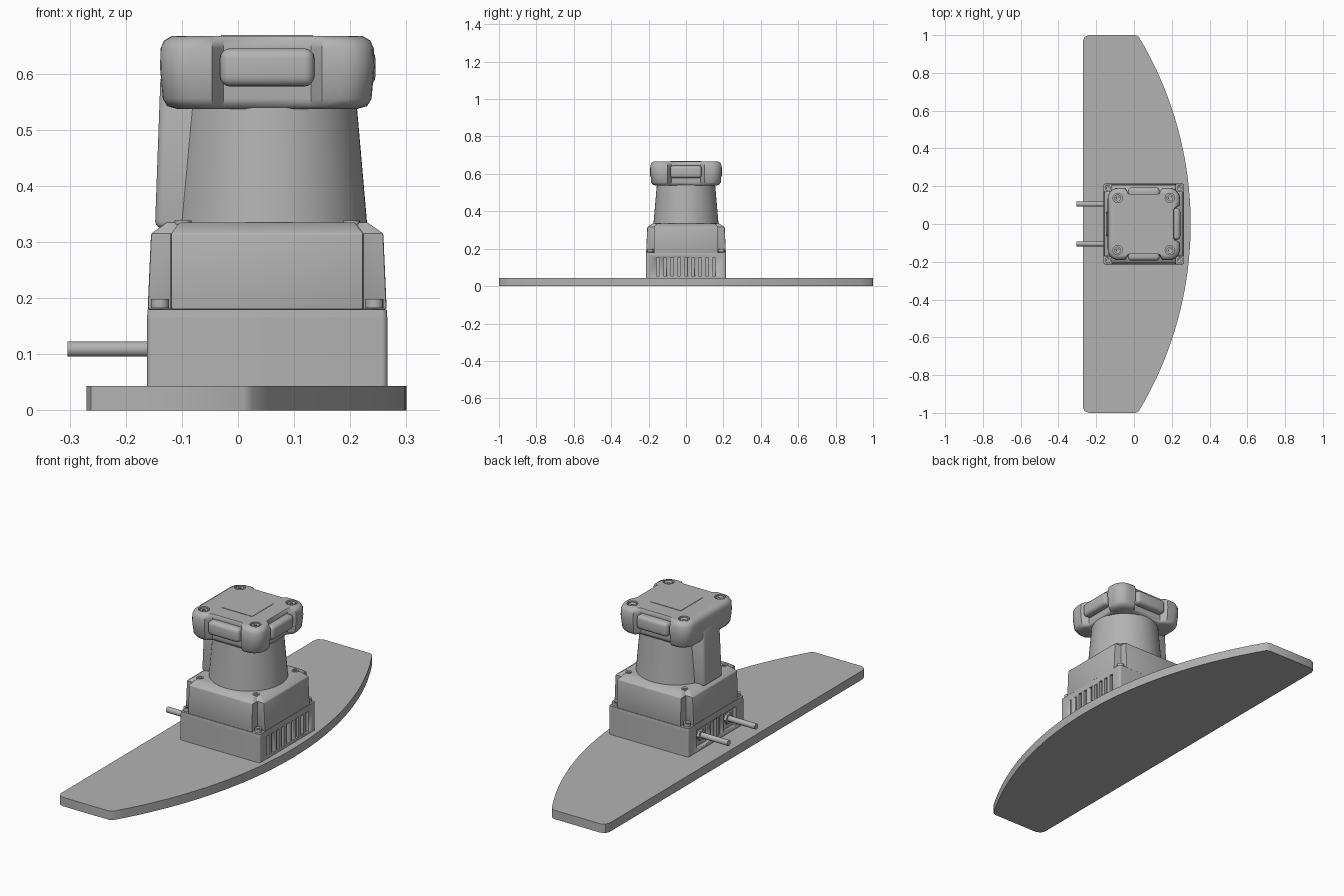
import bpy, bmesh, math
from mathutils import Vector, Matrix

if "Cube" in bpy.data.objects:
    bpy.data.objects.remove(bpy.data.objects["Cube"])

grey = bpy.data.materials.new("satin grey")
grey.use_nodes = True
GREY = (0.45, 0.45, 0.45, 1)
grey.diffuse_color = GREY
grey.node_tree.nodes["Principled BSDF"].inputs["Base Color"].default_value = GREY

CX = 0.052  # centre of the sensor body along x


def finish(bm, name, bevel=0, segments=3, smooth=True, angle=35):
    bmesh.ops.recalc_face_normals(bm, faces=bm.faces)
    mesh = bpy.data.meshes.new(name)
    bm.to_mesh(mesh)
    bm.free()
    ob = bpy.data.objects.new(name, mesh)
    bpy.context.collection.objects.link(ob)
    mesh.materials.append(grey)
    bpy.ops.object.select_all(action='DESELECT')
    bpy.context.view_layer.objects.active = ob
    ob.select_set(True)
    if bevel:
        mod = ob.modifiers.new("soft edges", 'BEVEL')
        mod.width, mod.segments, mod.limit_method = bevel, segments, 'ANGLE'
        mod.angle_limit = math.radians(40)
        bpy.ops.object.modifier_apply(modifier=mod.name)
    if smooth:
        bpy.ops.object.shade_smooth_by_angle(angle=math.radians(angle))
    return ob


def loft(name, rings, **kw):
    """Skin between outlines given as (points, height)."""
    bm = bmesh.new()
    loops = [[bm.verts.new((x, y, z)) for x, y in pts] for pts, z in rings]
    n = len(loops[0])
    for a, b in zip(loops, loops[1:]):
        for i in range(n):
            j = (i + 1) % n
            bm.faces.new((a[i], a[j], b[j], b[i]))
    bm.faces.new(loops[0])
    bm.faces.new(loops[-1])
    return finish(bm, name, **kw)


def box(name, lo, hi, **kw):
    pts = [(lo[0], lo[1]), (hi[0], lo[1]), (hi[0], hi[1]), (lo[0], hi[1])]
    return loft(name, [(pts, lo[2]), (pts, hi[2])], **kw)


def rod(name, centre, r1, r2, depth, axis=(0, 0, 1), sides=32, **kw):
    bm = bmesh.new()
    turn = Vector((0, 0, 1)).rotation_difference(Vector(axis)).to_matrix().to_4x4()
    bmesh.ops.create_cone(bm, cap_ends=True, segments=sides, radius1=r1, radius2=r2,
                          depth=depth, matrix=Matrix.Translation(centre) @ turn)
    return finish(bm, name, **kw)


def cut(ob, cutter):
    mod = ob.modifiers.new("cut", 'BOOLEAN')
    mod.operation, mod.object, mod.solver = 'DIFFERENCE', cutter, 'EXACT'
    bpy.context.view_layer.objects.active = ob
    bpy.ops.object.modifier_apply(modifier=mod.name)
    bpy.data.objects.remove(cutter)


def rounded(half, radius, steps=5):
    pts = []
    for k in range(4):
        c = half - radius
        sx, sy = ((1, 1), (-1, 1), (-1, -1), (1, -1))[k]
        for i in range(steps + 1):
            a = math.pi / 2 * (k + i / steps)
            pts.append((CX + sx * c + radius * math.cos(a), sy * c + radius * math.sin(a)))
    return pts


def notched(half, notch):
    """Square outline with a square step taken out of each corner."""
    pts = []
    for k in range(4):
        for u, v in ((half, half - notch), (half - notch, half - notch), (half - notch, half)):
            for _ in range(k):
                u, v = -v, u
            pts.append((CX + u, v))
    return pts


corners = [(sx, sy) for sx in (-1, 1) for sy in (-1, 1)]


def screw(name, x, y, z, r):
    """Socket-head screw standing below height z."""
    head = rod(name, (x, y, z - 0.008), r, r, 0.016, sides=20)
    cut(head, rod("socket", (x, y, z), r * 0.5, r * 0.5, 0.012, sides=6))


# Bow-fronted mounting plate
R = 1.926
bow = [(0.30 - R + math.sqrt(R * R - y * y), y) for y in [-0.99 + 1.98 * i / 40 for i in range(41)]]
outline = [(-0.27, -0.97), (-0.262, -0.99), (-0.24, -1), (0.01, -1)] + bow
outline += [(0.01, 1), (-0.24, 1), (-0.262, 0.99), (-0.27, 0.97)]
loft("mounting_plate", [(outline, 0), (outline, 0.043)])

# Base housing with cooling slots on one side and cable pockets on the other
base = loft("base_housing", [(rounded(0.214, 0.01), 0.043), (rounded(0.214, 0.01), 0.166)])
for i in range(9):
    y = -0.15 + i * 0.0375
    cut(base, box("slot", (0.254, y - 0.009, 0.055), (0.28, y + 0.009, 0.152)))
for s in (-1, 1):
    y = s * 0.105
    cut(base, box("pocket", (-0.2, y - 0.045, 0.06), (-0.147, y + 0.045, 0.15)))
    rod("cable_gland", (-0.152, y, 0.109), 0.026, 0.026, 0.014, (1, 0, 0), sides=6)
    rod("cable", (-0.225, y, 0.109), 0.0135, 0.0135, 0.157, (1, 0, 0))
for i in range(4):
    y = -0.036 + i * 0.024
    cut(base, box("slot", (-0.2, y - 0.006, 0.06), (-0.15, y + 0.006, 0.15)))

# Middle housing with screw channels at the corners and a sloped shoulder
loft("middle_foot", [(rounded(0.214, 0.01), 0.166), (rounded(0.213, 0.01), 0.18)])
loft("middle_housing", [(notched(0.213, 0.042), 0.18), (notched(0.207, 0.036), 0.315),
                        (notched(0.178, 0.022), 0.335)], bevel=0.003, segments=2)
for sx, sy in corners:
    screw("channel_screw", CX + sx * 0.191, sy * 0.191, 0.198, 0.016)
    screw("shoulder_screw", CX + sx * 0.15, sy * 0.15, 0.338, 0.015)

# Tapered round neck with the rear spine
rod("neck", (CX + 0.004, 0, 0.437), 0.174, 0.156, 0.206, sides=64)
spine = [([(-0.148, -0.07), (0, -0.09), (0, 0.09), (-0.148, 0.07)], 0.325),
         ([(-0.138, -0.065), (0, -0.085), (0, 0.085), (-0.138, 0.065)], 0.60)]
loft("rear_spine", spine, bevel=0.012)


# Head: soft square lobes with a hollow on three sides
def head_ring(half, deep):
    pts = []
    for k in range(4):
        d = 0 if k == 2 else deep
        side = [(half, -0.098), (half - d, -0.078), (half - d, 0.078), (half, 0.098)]
        for i in range(7):
            a = math.pi / 2 * i / 6
            c = half - 0.055
            side.append((c + 0.055 * math.cos(a), c + 0.055 * math.sin(a)))
        for u, v in side:
            for _ in range(k):
                u, v = -v, u
            pts.append((CX + u, v))
    return pts


head = loft("head", [(head_ring(0.160, 0.010), 0.537), (head_ring(0.178, 0.022), 0.542),
                     (head_ring(0.186, 0.028), 0.555), (head_ring(0.191, 0.032), 0.61),
                     (head_ring(0.190, 0.030), 0.645), (head_ring(0.184, 0.024), 0.659),
                     (head_ring(0.170, 0.012), 0.667)], angle=50)
for sx, sy in corners:
    x, y = CX + sx * 0.138, sy * 0.138
    cut(head, rod("screw_well", (x, y, 0.667), 0.025, 0.025, 0.024, sides=24))
    screw("head_screw", x, y, 0.664, 0.018)
bpy.context.view_layer.objects.active = head
bpy.ops.object.select_all(action='DESELECT')
head.select_set(True)
bpy.ops.object.shade_smooth_by_angle(angle=math.radians(50))
box("top_label", (CX - 0.082, -0.082, 0.664), (CX + 0.082, 0.082, 0.669))

# Bulging grips in the hollows
for name, angle in (("left_grip", 0), ("back_grip", 90), ("front_grip", -90)):
    grip = box(name, (0.14, -0.084, 0.577), (0.193, 0.084, 0.645), bevel=0.018, segments=4)
    grip.data.transform(Matrix.Translation((CX, 0, 0)) @ Matrix.Rotation(math.radians(angle), 4, 'Z'))
